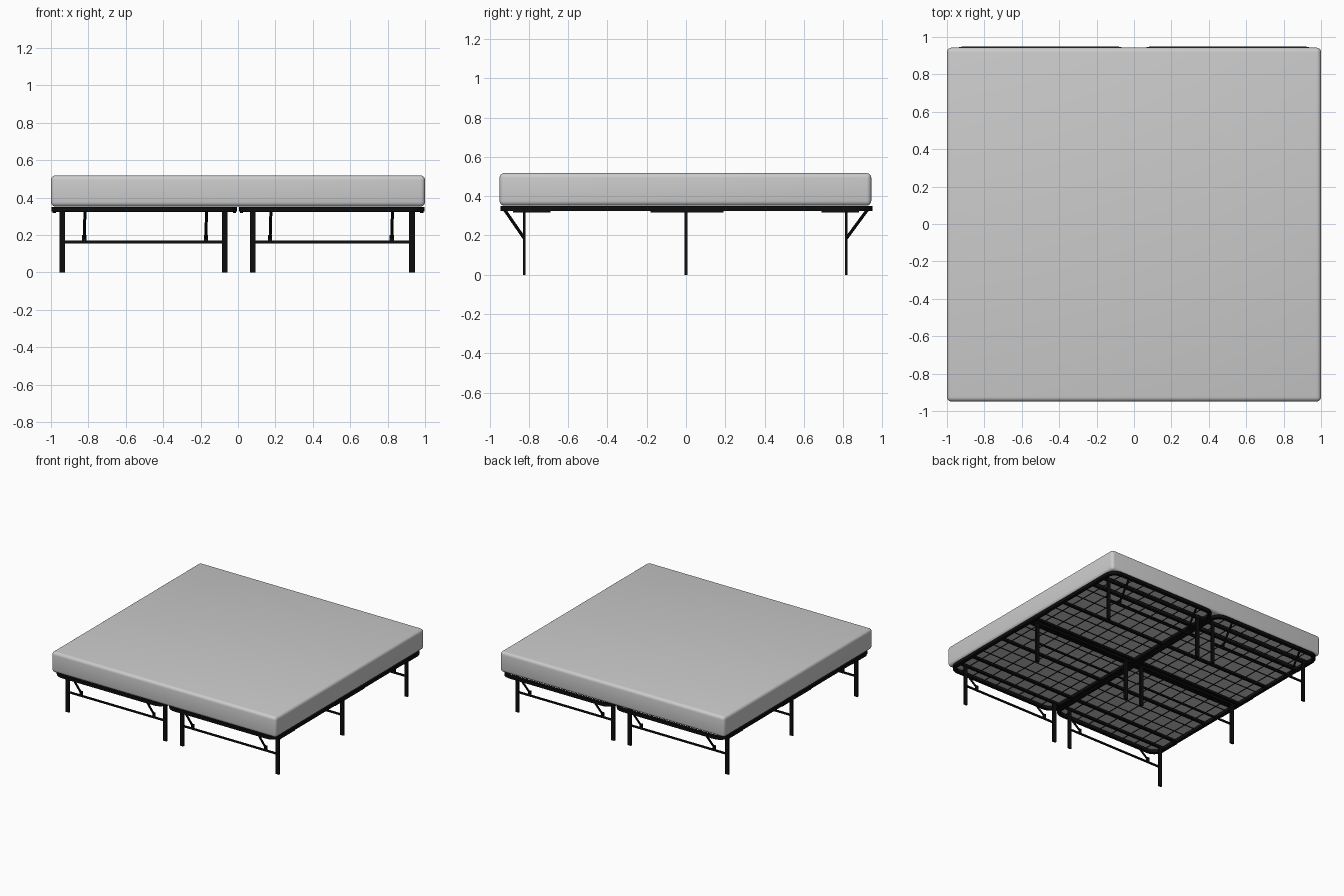
import bpy, bmesh, math
from mathutils import Vector

if "Cube" in bpy.data.objects:
    bpy.data.objects.remove(bpy.data.objects["Cube"])


def material(name, v):
    m = bpy.data.materials.new(name)
    m.diffuse_color = (v, v, v, 1)
    m.use_nodes = True
    m.node_tree.nodes["Principled BSDF"].inputs["Base Color"].default_value = m.diffuse_color
    return m


GREY = material("mattress grey", 0.6)
BLACK = material("frame black", 0.004)


def finish(name, bm, mat):
    bmesh.ops.recalc_face_normals(bm, faces=bm.faces)
    me = bpy.data.meshes.new(name)
    bm.to_mesh(me)
    bm.free()
    me.materials.append(mat)
    ob = bpy.data.objects.new(name, me)
    bpy.context.collection.objects.link(ob)
    return ob


def add_box(bm, lo, hi):
    verts = bmesh.ops.create_cube(bm, size=1)["verts"]
    for v in verts:
        v.co = [lo[i] + (v.co[i] + 0.5) * (hi[i] - lo[i]) for i in range(3)]


def box(name, lo, hi, mat=BLACK):
    bm = bmesh.new()
    add_box(bm, lo, hi)
    return finish(name, bm, mat)


def rod(name, a, b, r, sides=8):
    a, b = Vector(a), Vector(b)
    bm = bmesh.new()
    bmesh.ops.create_cone(bm, cap_ends=True, segments=sides, radius1=r, radius2=r, depth=(b - a).length)
    ob = finish(name, bm, BLACK)
    ob.location = (a + b) / 2
    ob.rotation_mode = 'QUATERNION'
    ob.rotation_quaternion = (b - a).to_track_quat('Z', 'Y')
    return ob


def rounded_rect(x0, x1, y0, y1, r, n=6):
    pts = []
    for cx, cy, start in ((x1 - r, y1 - r, 0), (x0 + r, y1 - r, 90), (x0 + r, y0 + r, 180), (x1 - r, y0 + r, 270)):
        for i in range(n + 1):
            t = math.radians(start + 90 * i / n)
            pts.append((cx + r * math.cos(t), cy + r * math.sin(t)))
    return pts


def ring_frame(name, x0, x1, y0, y1, r, w, z0, z1):
    """Closed rail following a rounded rectangle"""
    bm = bmesh.new()
    outer = rounded_rect(x0, x1, y0, y1, r)
    inner = rounded_rect(x0 + w, x1 - w, y0 + w, y1 - w, r - w)
    loops = [[bm.verts.new((x, y, z)) for x, y in pts]
             for pts, z in ((outer, z0), (outer, z1), (inner, z1), (inner, z0))]
    n = len(outer)
    for k in range(4):
        a, b = loops[k], loops[(k + 1) % 4]
        for i in range(n):
            j = (i + 1) % n
            bm.faces.new((a[i], a[j], b[j], b[i]))
    return finish(name, bm, BLACK)


# Mattress with softly rounded edges
bm = bmesh.new()
add_box(bm, (-1, -0.949, 0.352), (1, 0.943, 0.518))
bmesh.ops.bevel(bm, geom=bm.edges[:], offset=0.024, segments=4, profile=0.5, affect='EDGES')
mattress = finish("mattress", bm, GREY)
bpy.context.view_layer.objects.active = mattress
mattress.select_set(True)
bpy.ops.object.shade_smooth_by_angle(angle=math.radians(35))

Y0, Y1 = -0.943, 0.949
ZB, ZT = 0.325, 0.349
LEG_X = {-1: (-0.94, -0.07), 1: (0.078, 0.93)}

for s, side in ((-1, "left"), (1, "right")):
    x0, x1 = sorted((s * 0.006, s * 0.996))
    # Outer rail
    ring_frame(side + "_rail", x0, x1, Y0, Y1, 0.085, 0.026, ZB, ZT)

    # Slats across the frame
    for y in (-0.69, -0.35, -0.035, 0.035, 0.35, 0.69):
        box(side + "_slat", (x0 + 0.02, y - 0.011, ZB + 0.002), (x1 - 0.02, y + 0.011, ZT - 0.005))

    # Wire mesh deck
    bm = bmesh.new()
    for i in range(1, 9):
        x = x0 + (x1 - x0) * i / 9
        add_box(bm, (x - 0.002, Y0 + 0.015, 0.344), (x + 0.002, Y1 - 0.015, 0.348))
    for i in range(1, 16):
        y = Y0 + (Y1 - Y0) * i / 16
        add_box(bm, (x0 + 0.015, y - 0.002, 0.341), (x1 - 0.015, y + 0.002, 0.345))
    finish(side + "_wire_mesh", bm, BLACK)

    # Hinge plates under the long rails
    for x in (x0 + 0.013, x1 - 0.013):
        for a, b in ((-0.88, -0.69), (-0.18, 0.19), (0.69, 0.88)):
            box(side + "_hinge_plate", (x - 0.009, a, 0.318), (x + 0.009, b, ZB + 0.001))

    # Legs with a stretcher between each pair
    la, lb = LEG_X[s]
    for y, place in ((-0.823, "front"), (0, "middle"), (0.816, "back")):
        for x in (la, lb):
            box(f"{side}_{place}_leg", (x - 0.015, y - 0.007, 0), (x + 0.015, y + 0.007, ZB + 0.005))
        box(f"{side}_{place}_stretcher", (la, y - 0.005, 0.155), (lb, y + 0.005, 0.169))
        box(f"{side}_{place}_leg_pivot", (x0 + 0.02, y - 0.009, 0.323), (x1 - 0.02, y + 0.009, 0.341))

    # Diagonal braces from the end rails down to the stretchers
    for x in (s * 0.172, s * 0.822):
        for y, ye, place in ((-0.823, -0.925, "front"), (0.816, 0.925, "back")):
            rod(f"{side}_{place}_brace", (x + 0.004, ye, 0.333), (x, y, 0.185), 0.008)
            box(f"{side}_{place}_brace_bracket", (x - 0.011, y - 0.006, 0.16), (x + 0.011, y + 0.006, 0.2))
